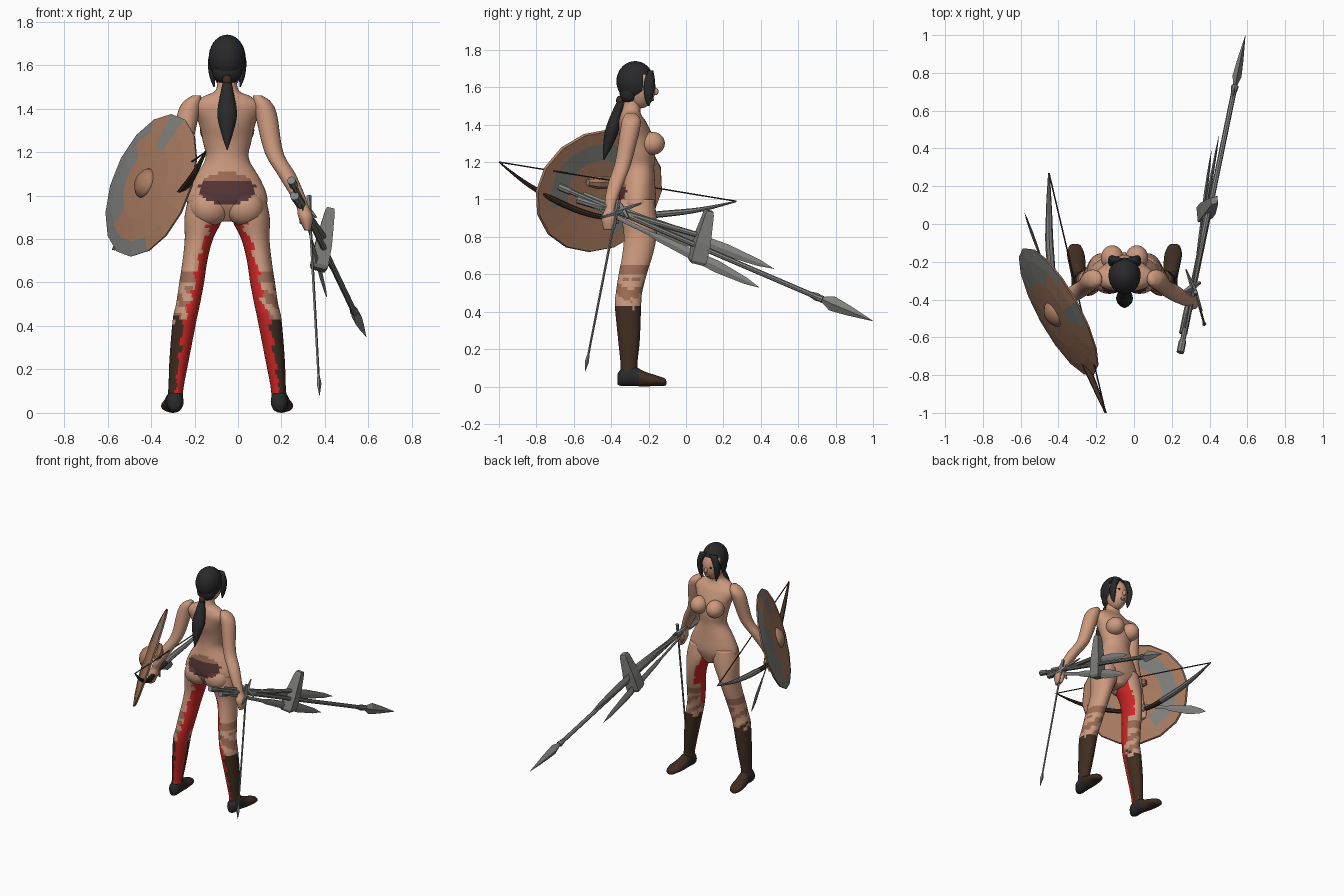
import bpy, bmesh, math
from mathutils import Vector as V

if "Cube" in bpy.data.objects:
    bpy.data.objects.remove(bpy.data.objects["Cube"])

COLOURS = {
    "skin": (0.60, 0.32, 0.21), "tan": (0.33, 0.15, 0.09), "red": (0.62, 0.02, 0.02),
    "boot_brown": (0.05, 0.026, 0.015), "black": (0.022, 0.022, 0.024),
    "steel": (0.22, 0.22, 0.21), "wood": (0.40, 0.20, 0.12), "maroon": (0.09, 0.035, 0.035),
}
MATS = {}
for label, rgb in COLOURS.items():
    m = bpy.data.materials.new(label)
    m.use_nodes = True
    m.diffuse_color = (*rgb, 1)
    bsdf = m.node_tree.nodes["Principled BSDF"]
    bsdf.inputs["Base Color"].default_value = (*rgb, 1)
    bsdf.inputs["Roughness"].default_value = 0.8
    MATS[label] = m

X, Y, Z = V((1, 0, 0)), V((0, 1, 0)), V((0, 0, 1))
MID = -0.05  # centre line of the body


def finish(name, bm, rule, smooth):
    """Turn a bmesh into an object; rule is a colour name or f(centre, normal)."""
    bmesh.ops.recalc_face_normals(bm, faces=bm.faces)
    bm.normal_update()
    mesh = bpy.data.meshes.new(name)
    used = []
    for f in bm.faces:
        col = rule if isinstance(rule, str) else rule(f.calc_center_median(), f.normal)
        if col not in used:
            used.append(col)
            mesh.materials.append(MATS[col])
        f.material_index = used.index(col)
        f.smooth = smooth
    bm.to_mesh(mesh)
    bm.free()
    bpy.context.collection.objects.link(bpy.data.objects.new(name, mesh))


def loft(name, rings, rule, sides=24, smooth=True):
    """Skin a list of (centre, side vector, depth vector) ellipses."""
    bm = bmesh.new()
    loops = []
    angles = [2 * math.pi * i / sides for i in range(sides)]
    for c, a, b in rings:
        loops.append([bm.verts.new(c + a * math.cos(t) + b * math.sin(t)) for t in angles])
    for p, q in zip(loops, loops[1:]):
        for i in range(sides):
            j = (i + 1) % sides
            bm.faces.new((p[i], p[j], q[j], q[i]))
    bm.faces.new(loops[0])
    bm.faces.new(loops[-1])
    finish(name, bm, rule, smooth)


def spline(keys, n=6):
    """Catmull-Rom interpolation of tuples."""
    k = [V(t) for t in keys]
    k = [k[0]] + k + [k[-1]]
    out = []
    for a, b, c, d in zip(k, k[1:], k[2:], k[3:]):
        for i in range(n):
            t = i / n
            out.append(0.5 * (2 * b + (c - a) * t + (2 * a - 5 * b + 4 * c - d) * t * t
                              + (3 * b - a - 3 * c + d) * t ** 3))
    return out + [k[-1]]


def limb(name, keys, rule, depth=Y, sides=24):
    """Smooth loft from keys of x, y, z, half width, half depth."""
    rings = [(V(k[:3]), X * max(k[3], .002), depth * max(k[4], .002)) for k in spline(keys)]
    loft(name, rings, rule, sides)


def ball(name, c, r, rule, keep=None):
    bm = bmesh.new()
    bmesh.ops.create_uvsphere(bm, u_segments=28, v_segments=18, radius=1)
    for v in bm.verts:
        v.co = V(c) + V([v.co[i] * r[i] for i in range(3)])
    if keep:
        gone = [f for f in bm.faces if not keep(f.calc_center_median())]
        bmesh.ops.delete(bm, geom=gone, context="FACES")
    finish(name, bm, rule, True)


def shaft(name, p, q, profile, rule="steel", sides=6, flat=1.0, wide=Z):
    """Straight part from p to q; profile is (fraction, radius)."""
    p, q = V(p), V(q)
    axis = (q - p).normalized()
    a = (wide - axis * wide.dot(axis)).normalized()
    b = axis.cross(a)
    loft(name, [(p.lerp(q, t), a * r, b * r * flat) for t, r in profile], rule, sides, False)


# torso with the dark patch low on the back
def torso_rule(c, n):
    d = math.hypot((c.x - MID) / 0.13, (c.z - 1.03) / 0.075)
    if n.y < -0.1 and d < 1:
        return "tan" if c.z > 1.065 else "maroon"
    return "skin"


limb("torso", [(MID, y, z, w, d) for z, y, w, d in (
    (.88, -.25, .05, .06), (.95, -.26, .17, .095), (1.0, -.26, .183, .1), (1.08, -.255, .15, .09),
    (1.17, -.25, .1, .08), (1.25, -.25, .112, .085), (1.33, -.265, .13, .09),
    (1.41, -.285, .16, .075), (1.455, -.295, .11, .055), (1.49, -.29, .05, .048),
    (1.6, -.265, .045, .048))], torso_rule, sides=40)


def leg_rule(s):
    def rule(c, n):
        wob = 0.18 * math.sin(c.z * 70 + c.x * 60) + 0.1 * math.sin(c.z * 131 + c.y * 90)
        inner = -s * n.x + wob
        if 0.68 < c.z < 0.98 and inner > 0.45 and n.y < 0.75:
            return "red"
        if 0.5 < c.z <= 0.68 and inner > 0.3 and n.y < 0.2:
            return "red"
        if 0.09 < c.z <= 0.5 and inner > 0 and n.y < -0.15:
            return "red"
        if c.z < 0.43 + 0.1 * wob:
            return "boot_brown"
        if 0.6 < c.z < 0.65 or (c.z < 0.58 and wob > 0):
            return "tan"
        return "skin"
    return rule


LEG = ((1.0, .1, -.255, .075, .085), (.9, .108, -.25, .088, .093), (.8, .13, -.245, .065, .087),
       (.7, .148, -.26, .057, .081), (.6, .163, -.285, .057, .075), (.5, .18, -.305, .055, .07),
       (.43, .195, -.31, .055, .07), (.25, .22, -.305, .045, .058), (.12, .235, -.305, .035, .045),
       (.06, .24, -.305, .036, .048))
FOOT = ((-.365, .24, .04, .02, .03), (-.34, .24, .05, .038, .048), (-.28, .242, .055, .04, .052),
        (-.22, .25, .04, .044, .04), (-.16, .258, .032, .046, .028), (-.115, .262, .024, .03, .02),
        (-.105, .262, .02, .008, .008))
ARM = ((1.46, .14, -.295, .02, .025), (1.43, .16, -.292, .042, .048), (1.37, .18, -.3, .05, .052),
       (1.2, .215, -.335, .043, .044), (1.1, .272, -.37, .042, .042), (1.0, .325, -.4, .033, .034),
       (.95, .347, -.405, .028, .028), (.9, .362, -.41, .034, .042), (.84, .37, -.41, .014, .03))
for s, side in ((1, "left"), (-1, "right")):
    limb(side + "_leg", [(MID + s * x, y, z, w, d) for z, x, y, w, d in LEG], leg_rule(s), sides=36)
    limb(side + "_foot", [(MID + s * x, y, z, w, d) for y, x, z, w, d in FOOT],
         lambda c, n: "black" if c.y < -.25 else "boot_brown", depth=Z)
    limb(side + "_arm", [(MID + s * x, y, z, w, d) for z, x, y, w, d in ARM], "skin")
    shaft(side + "_thumb", (MID + s * .345, -.385, .94), (MID + s * .34, -.365, .87),
          ((0, .014), (.6, .012), (1, .006)), "skin", 8, wide=X)
    ball(side + "_chest", (MID + s * .065, -.18, 1.3), (.06, .067, .062), "skin")
    ball(side + "_seat", (MID + s * .08, -.295, .945), (.09, .075, .085), torso_rule)
    ball(side + "_eye", (MID + s * .03, -.174, 1.6), (.014, .004, .007), "black")
    # loose hair in front of each ear
    limb(side + "_lock", [(MID + s * .04, -.19, 1.69, .03, .015), (MID + s * .068, -.195, 1.62, .02, .03),
                          (MID + s * .068, -.2, 1.55, .014, .022), (MID + s * .06, -.2, 1.5, .003, .004)],
         "black", sides=12)

# head and hair
ball("head", (MID, -.245, 1.595), (.068, .082, .108), "skin")
ball("nose", (MID, -.163, 1.578), (.011, .016, .02), "skin")
ball("lips", (MID, -.178, 1.535), (.02, .008, .008), "tan")
ball("hair_cap", (MID, -.272, 1.632), (.085, .1, .108), "black",
     lambda c: c.y < -.225 or c.z > 1.665)
ball("nape_hair", (MID, -.3, 1.57), (.068, .055, .06), "black")
ball("hair_tie", (MID, -.352, 1.53), (.022, .022, .025), "boot_brown")
limb("ponytail", [(MID, -.345, 1.54, .016, .016), (MID, -.37, 1.46, .033, .03),
                  (MID, -.395, 1.37, .045, .038), (MID, -.42, 1.28, .025, .024),
                  (MID, -.44, 1.21, .002, .002)], "black", sides=14)

# round shield: shallow dome with a worn metal rim
SC = V((-.41, -.47, 1.05))
SN = V((-.83, -.46, .31)).normalized()
SU = Z.cross(SN).normalized()
SV = SN.cross(SU)
RU, RV = .385, .345


def shield_rule(c, n):
    w, h = (c - SC).dot(SU) / RU, (c - SC).dot(SV) / RV
    rho = math.hypot(w, h)
    if n.dot(SN) > 0:
        worn = rho > .62 and (w < -.4 or h < -.75 or (h > .6 and 0 < w < .45))
    else:
        worn = .5 < rho < .85 and (h > -.2 or w < -.3)
    return "steel" if worn else "wood"


dome = ((.03, -.005), (.5, -.01), (.78, -.018), (.98, -.022), (1, -.01), (.8, .005), (.5, .018), (.03, .025))
loft("shield", [(SC + SN * o, SU * RU * r, SV * RV * r) for r, o in dome], shield_rule, 16, False)
boss = ((.075, .012), (.065, .035), (.04, .055), (.005, .062))
loft("shield_boss", [(SC + SN * o, SU * r, SV * r) for r, o in boss], "wood", 16)
shaft("shield_grip", SC - SN * .05 - SU * .1 + SV * .06, SC - SN * .05 + SU * .1 + SV * .06,
      ((0, .02), (.3, .035), (.7, .035), (1, .02)), "wood", 8)

# bow and string carried in the shield hand
TIP_A, TIP_B = (-.15, -1, 1.2), (-.45, .27, .99)
bow = [(*TIP_A, .006), (-.22, -.83, 1.07, .018), (-.32, -.6, .95, .022), (-.41, -.39, .9, .016),
       (-.445, -.15, .92, .022), (-.45, .07, .945, .016), (*TIP_B, .005)]
loft("bow", [(V(k[:3]), X * k[3], Z * k[3] * .8) for k in spline(bow)],
     lambda c, n: "steel" if c.y > -.25 else "boot_brown", 8, False)
shaft("bow_string", TIP_A, TIP_B, ((0, .004), (1, .004)), "boot_brown", 5)

BLADE = ((0, .012), (.35, .012), (.4, .02), (.75, .032), (.92, .018), (1, .001))
shaft("shield_hand_blade", (-.42, -.38, .93), (-.58, .06, .75), BLADE, sides=4, flat=.25)

# spear
BUTT, POINT = V((.245, -.68, 1.07)), V((.59, 1, .35))
shaft("spear_shaft", BUTT, BUTT.lerp(POINT, .84), ((0, .02), (.04, .02), (.05, .014), (.97, .014), (1, .02)), sides=8)
shaft("spear_head", BUTT.lerp(POINT, .8), POINT,
      ((0, .014), (.1, .022), (.2, .016), (.35, .04), (.6, .028), (1, .001)), sides=4, flat=.6)

# war hammer
shaft("hammer_shaft", (.26, -.58, 1.0), (.4, .1, .8), ((0, .022), (.2, .022), (.22, .015), (1, .015)), sides=8)
shaft("hammer_head", (.37, .055, .66), (.425, .125, .94),
      ((0, .05), (.06, .065), (.4, .062), (.94, .036), (1, .028)), sides=4, flat=.8, wide=V((.7, 1, 0)))

# two swords and a thin rapier in the same hand
for label, a, b in (("upper", (.27, -.55, 1.03), (.45, .47, .63)), ("lower", (.29, -.5, .97), (.41, .39, .53))):
    shaft(label + "_sword", a, b, BLADE, sides=4, flat=.3)
shaft("rapier", (.325, -.36, 1.0), (.375, -.54, .08),
      ((0, .012), (.12, .01), (.13, .007), (.9, .006), (.94, .012), (1, .001)), sides=5, wide=X)
shaft("rapier_guard", (.275, -.24, .98), (.36, -.46, .9), ((0, .004), (.5, .016), (1, .004)), sides=5)
shaft("sword_guard", (.25, -.37, 1.0), (.35, -.31, .9), ((0, .008), (.5, .018), (1, .008)), sides=5)
